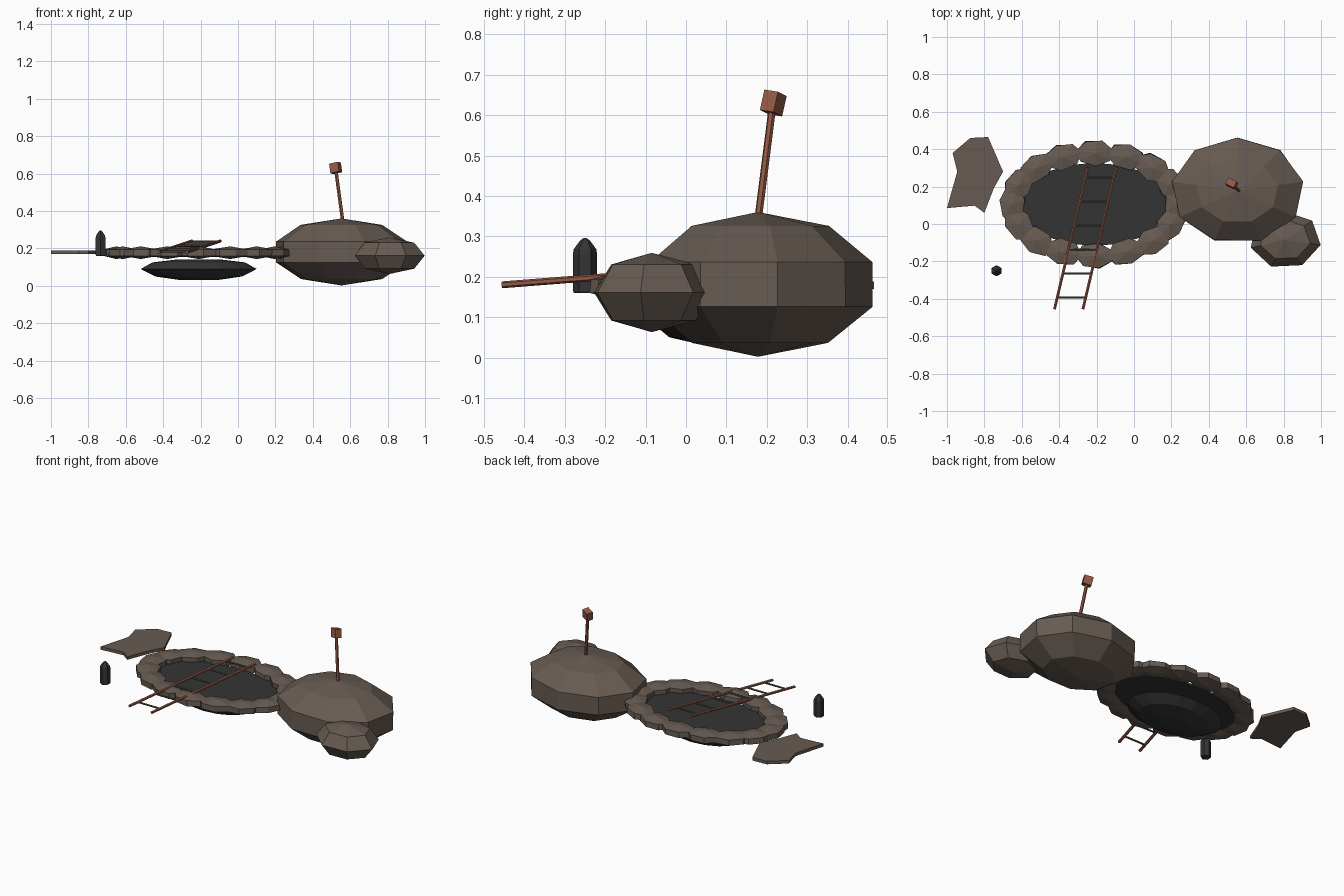
import bpy, math, random
from mathutils import Vector, Matrix

if "Cube" in bpy.data.objects:
    bpy.data.objects.remove(bpy.data.objects["Cube"])

random.seed(4)


def material(name, rgb):
    m = bpy.data.materials.new(name)
    m.diffuse_color = (*rgb, 1)
    m.use_nodes = True
    m.node_tree.nodes["Principled BSDF"].inputs["Base Color"].default_value = m.diffuse_color
    return m


STONE = material("brown stone", (0.135, 0.105, 0.085))
DARK = material("dark charcoal", (0.034, 0.034, 0.035))
RUST = material("rusty red", (0.29, 0.10, 0.06))
RUNG = material("dull brown metal", (0.10, 0.09, 0.07))


def mesh_object(name, verts, faces, mat):
    me = bpy.data.meshes.new(name)
    me.from_pydata(verts, [], faces)
    me.materials.append(mat)
    ob = bpy.data.objects.new(name, me)
    bpy.context.collection.objects.link(ob)
    return ob


def lathe(name, profile, segs, mat, centre, scale=(1, 1), start=0.0, turn=0.0, jitter=0.0):
    """Stack of flat-sided rings (radius, z), listed from the bottom up."""
    verts, faces = [], []
    for r, z in profile:
        for i in range(segs):
            a = math.radians(start) + math.tau * i / segs
            k = 1 + random.uniform(-jitter, jitter)
            verts.append(Vector((r * k * scale[0] * math.cos(a), r * k * scale[1] * math.sin(a), z)))
    move = Matrix.Translation(centre) @ Matrix.Rotation(turn, 4, 'Z')
    verts = [move @ v for v in verts]
    for j in range(len(profile) - 1):
        for i in range(segs):
            n = (i + 1) % segs
            faces.append((j * segs + i, j * segs + n, (j + 1) * segs + n, (j + 1) * segs + i))
    top = (len(profile) - 1) * segs
    faces += [tuple(reversed(range(segs))), tuple(range(top, top + segs))]
    return mesh_object(name, verts, faces, mat)


def rock(name, centre, radii, segs, rings, mat=STONE, start=0.0, turn=0.0, jitter=0.02):
    """Low-poly ellipsoid boulder."""
    prof = []
    for j in range(rings + 1):
        t = math.pi * j / rings
        prof.append((max(math.sin(t), 0.002), -radii[2] * math.cos(t)))
    return lathe(name, prof, segs, mat, centre, radii[:2], start, turn, jitter)


def rod(name, a, b, radius, mat, sides=6):
    a, b = Vector(a), Vector(b)
    d = b - a
    bpy.ops.mesh.primitive_cylinder_add(vertices=sides, radius=radius, depth=d.length,
                                        location=(a + b) / 2,
                                        rotation=d.to_track_quat('Z', 'Y').to_euler())
    ob = bpy.context.object
    ob.name = name
    ob.data.materials.append(mat)
    return ob


# Boulders
rock("large_boulder", (0.553, 0.178, 0.181), (0.375, 0.297, 0.179), 9, 5, start=90, jitter=0.01)
rock("small_boulder", (0.808, -0.085, 0.161), (0.192, 0.155, 0.098), 7, 4, start=-10, jitter=0.01)

# Rim of stones around the pool
PX, PY = -0.21, 0.105
for i in range(16):
    a = math.tau * i / 16
    x, y = 0.44 * math.cos(a), 0.275 * math.sin(a)
    turn = math.atan2(0.275 * math.cos(a), -0.44 * math.sin(a))
    rock(f"rim_stone_{i + 1}", (PX + x, PY + y, 0.177), (0.118, 0.08, 0.034), 7, 3,
         start=random.uniform(0, 50), turn=turn, jitter=0.04)

# Pool surface and the bowl below it
lathe("pool_surface", [(1, 0.155), (1, 0.168)], 20, DARK, (PX, PY, 0), (0.405, 0.222))
lathe("pool_bowl", [(0.3, 0.03), (0.75, 0.05), (1, 0.09), (0.8, 0.125), (0.4, 0.14)], 16, DARK,
      (PX, PY, 0), (0.31, 0.195))

# Flat ragged slab at the side
outline = [(-1, .085), (-.853, .098), (-.80, .06), (-.75, .19), (-.70, .28),
           (-.78, .465), (-.875, .46), (-.97, .38), (-.945, .28)]
n = len(outline)
mesh_object("flat_slab", [(x, y, z) for z in (0.169, 0.188) for x, y in outline],
            [tuple(reversed(range(n))), tuple(range(n, 2 * n))] +
            [(i, (i + 1) % n, n + (i + 1) % n, n + i) for i in range(n)], STONE)


# Ladder lying across the pool
def rail_point(y, offset):
    return Vector((-0.425 + offset + (y + 0.455) * 0.235, y, 0.18 + (y + 0.455) * 0.078))


for side, off in (("left", 0), ("right", 0.152)):
    rod(f"ladder_rail_{side}", rail_point(-0.455, off), rail_point(0.305, off), 0.0085, RUST)
for i in range(6):
    y = -0.393 + 0.1285 * i
    rod(f"ladder_rung_{i + 1}", rail_point(y, 0), rail_point(y, 0.152), 0.006, RUNG)

# Leaning post with a block on top
foot, tip = Vector((0.562, 0.177, 0.33)), Vector((0.525, 0.212, 0.605))
rod("leaning_post", foot, tip, 0.0095, RUST)
bpy.ops.mesh.primitive_cube_add(size=1, location=(0.522, 0.216, 0.63))
block = bpy.context.object
block.name = "post_block"
block.scale = (0.052, 0.038, 0.052)
block.rotation_euler = ((tip - foot).to_track_quat('Z', 'Y').to_matrix()
                        @ Matrix.Rotation(math.radians(80), 3, 'Z')).to_euler()
block.rotation_euler = (math.radians(-8), math.radians(-12), math.radians(-25))
block.data.materials.append(RUST)

# Small pointed canister
lathe("canister", [(0.027, 0.16), (0.03, 0.165), (0.03, 0.255), (0.028, 0.268), (0.012, 0.29), (0.003, 0.296)],
      6, DARK, (-0.735, -0.25, 0), start=30)

# Small pebble by the large boulder
rock("dark_pebble", (0.198, 0.17, 0.185), (0.018, 0.018, 0.017), 6, 4, DARK)
